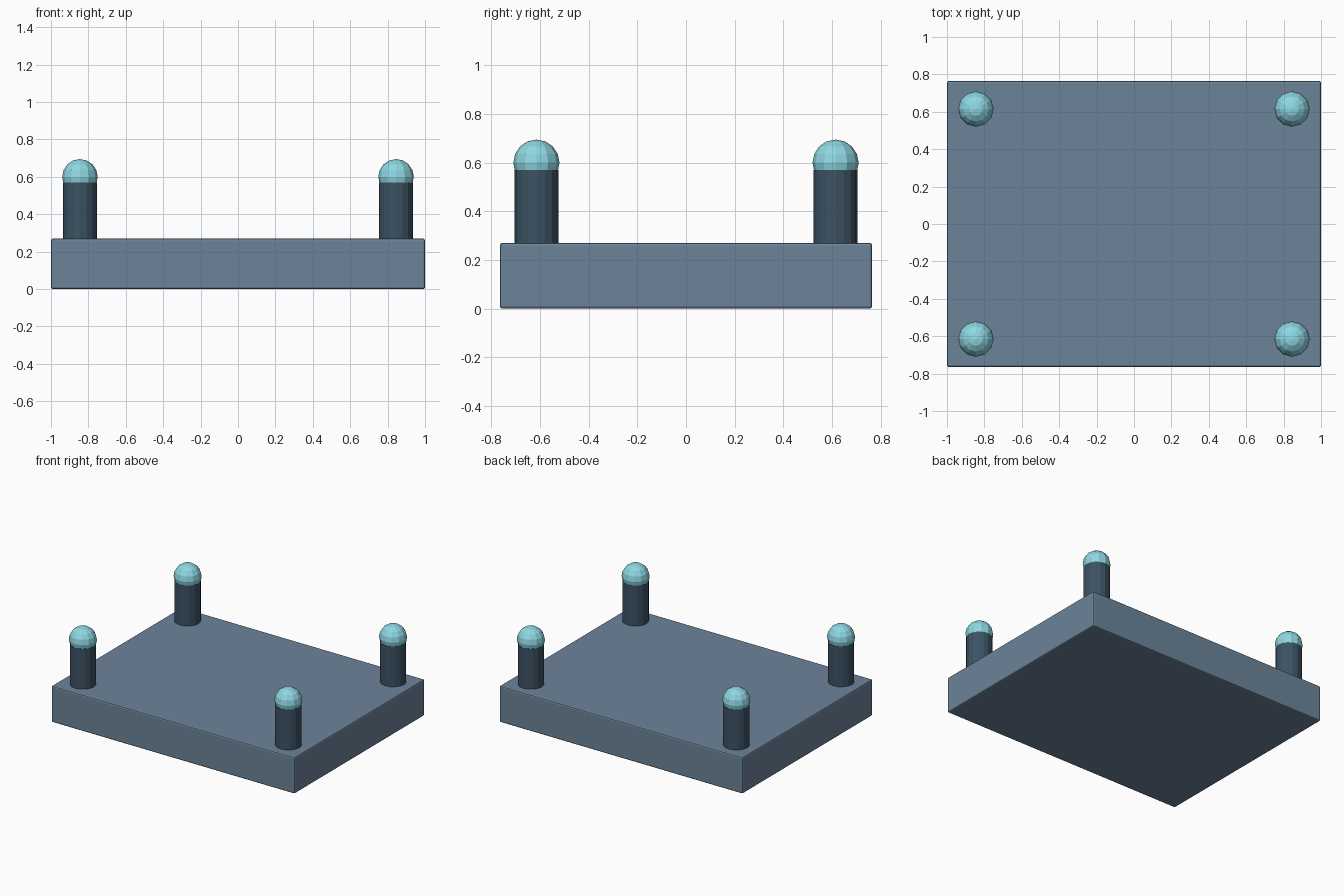
import bpy

cube = bpy.data.objects.get("Cube")
if cube:
    bpy.data.objects.remove(cube, do_unlink=True)


def material(name, rgb):
    mat = bpy.data.materials.new(name)
    mat.use_nodes = True
    mat.diffuse_color = (*rgb, 1)
    mat.node_tree.nodes["Principled BSDF"].inputs["Base Color"].default_value = (*rgb, 1)
    return mat


slate = material("slate blue", (0.15, 0.23, 0.32))
dark = material("dark slate", (0.045, 0.085, 0.125))
aqua = material("pale aqua", (0.27, 0.68, 0.76))


def finish(name, mat):
    obj = bpy.context.object
    obj.name = name
    obj.data.materials.append(mat)
    return obj


# Slab with a narrow bevel on every edge
HEIGHT = 0.27
bpy.ops.mesh.primitive_cube_add(size=1, location=(0, 0, HEIGHT / 2))
slab = finish("base_slab", slate)
slab.scale = (2, 1.53, HEIGHT)
bpy.ops.object.transform_apply(location=False, rotation=False, scale=True)
bevel = slab.modifiers.new("edge_bevel", "BEVEL")
bevel.width = 0.01
bevel.segments = 2

# Corner posts, each capped by a faceted ball
for side, x in (("right", -0.845), ("left", 0.845)):
    for end, y in (("front", -0.615), ("back", 0.615)):
        bpy.ops.mesh.primitive_cylinder_add(
            vertices=16, radius=0.09, depth=0.32, location=(x, y, 0.41))
        finish(f"{end}_{side}_post", dark)
        bpy.ops.mesh.primitive_uv_sphere_add(
            segments=12, ring_count=8, radius=0.095, location=(x, y, 0.6))
        finish(f"{end}_{side}_ball", aqua)
